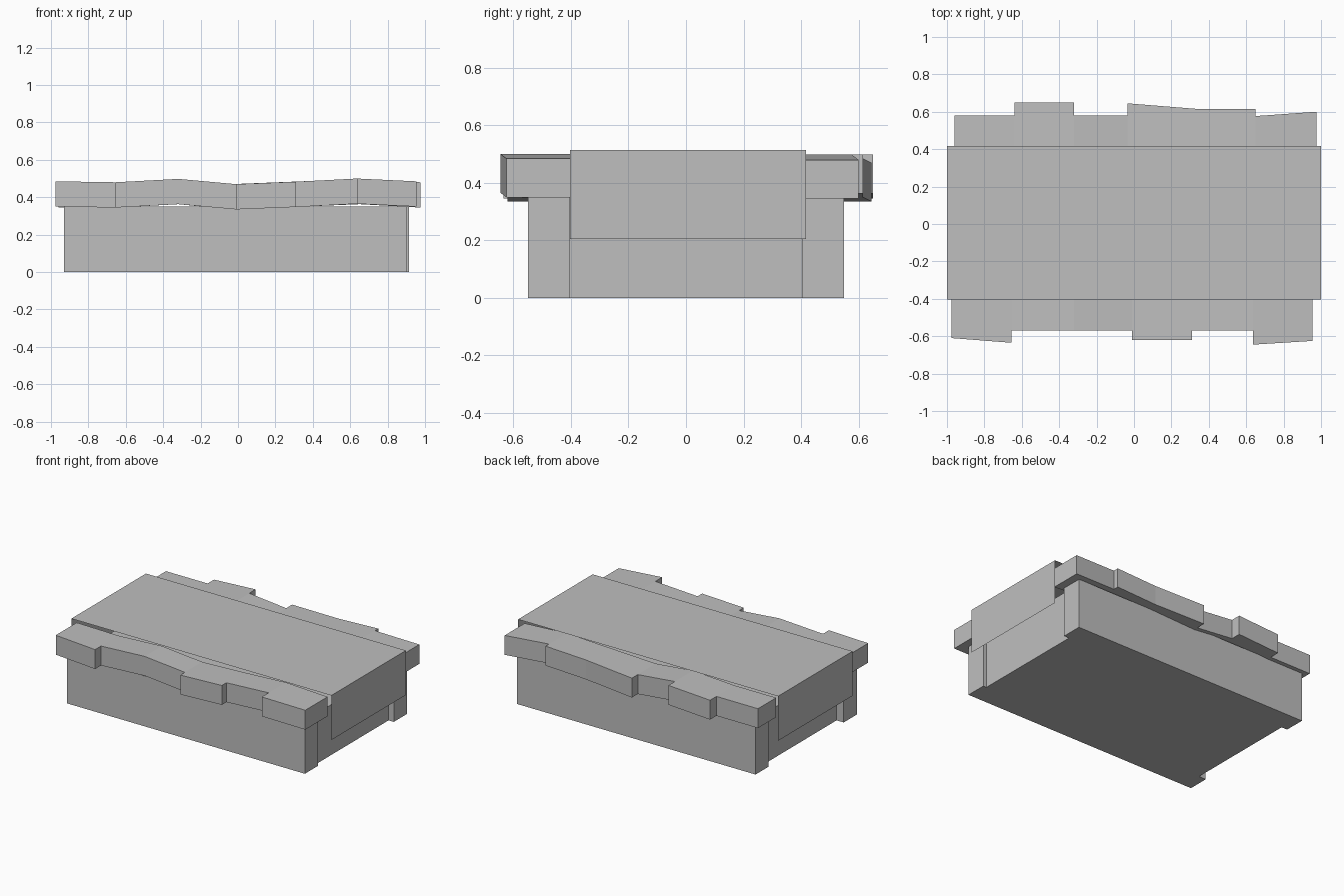
import bpy, bmesh

cube = bpy.data.objects.get("Cube")
if cube:
    bpy.data.objects.remove(cube, do_unlink=True)

grey = bpy.data.materials.new("plain_grey")
grey.use_nodes = True
COLOUR = (0.52, 0.52, 0.52, 1)
grey.diffuse_color = COLOUR
grey.node_tree.nodes["Principled BSDF"].inputs["Base Color"].default_value = COLOUR


def finish(name, bm, recalc=True):
    bmesh.ops.remove_doubles(bm, verts=bm.verts[:], dist=0.0001)
    if recalc:
        bmesh.ops.recalc_face_normals(bm, faces=bm.faces[:])
    mesh = bpy.data.meshes.new(name)
    bm.to_mesh(mesh)
    bm.free()
    mesh.materials.append(grey)
    obj = bpy.data.objects.new(name, mesh)
    bpy.context.collection.objects.link(obj)
    return obj


def quad(bm, *points):
    bm.faces.new([bm.verts.new(p) for p in points])


def box(name, x0, x1, y0, y1, z0, z1):
    bm = bmesh.new()
    bmesh.ops.create_cube(bm, size=1)
    for v in bm.verts:
        v.co = (x1 if v.co.x > 0 else x0,
                y1 if v.co.y > 0 else y0,
                z1 if v.co.z > 0 else z0)
    return finish(name, bm)


def ledge(name, inner, outline, height):
    """Uneven slab: outline holds (x, outer y, top z); a repeated x is a step."""
    bm = bmesh.new()

    def section(x, y, top):
        low = top - height
        return (x, inner, top), (x, y, top), (x, y, low), (x, inner, low)

    rings = [section(*p) for p in outline]
    for a, b in zip(rings, rings[1:]):
        quad(bm, a[1], b[1], b[2], a[2])
        if a[0][0] != b[0][0]:
            for i in (0, 2, 3):
                j = (i + 1) % 4
                quad(bm, a[i], b[i], b[j], a[j])
    quad(bm, *rings[0])
    quad(bm, *rings[-1])
    return finish(name, bm)


# Base: recessed core between two long side blocks
box("base_core", -0.875, 0.875, -0.405, 0.405, 0, 0.35)
box("front_base_block", -0.93, 0.90, -0.55, -0.405, 0, 0.35)
box("back_base_block", -0.92, 0.915, 0.405, 0.55, 0, 0.35)

# Stepped, slightly wavy ledges on the long sides
ledge("front_ledge", -0.38, [
    (-0.975, -0.61, 0.485), (-0.655, -0.635, 0.48),
    (-0.655, -0.57, 0.48), (-0.32, -0.57, 0.498), (-0.01, -0.57, 0.47),
    (-0.01, -0.62, 0.47), (0.31, -0.62, 0.483),
    (0.31, -0.57, 0.483), (0.635, -0.57, 0.50),
    (0.635, -0.645, 0.50), (0.955, -0.625, 0.485)], 0.135)
ledge("back_ledge", 0.38, [
    (-0.96, 0.58, 0.48), (-0.64, 0.58, 0.48),
    (-0.64, 0.65, 0.48), (-0.32, 0.65, 0.498),
    (-0.32, 0.58, 0.498), (-0.035, 0.58, 0.47),
    (-0.035, 0.645, 0.47), (0.34, 0.615, 0.485), (0.65, 0.615, 0.498),
    (0.65, 0.577, 0.498), (0.975, 0.60, 0.48)], 0.135)

# Thin cover: open sheet folded down over both ends
bm = bmesh.new()
fold = [(-1, 0.205), (-1, 0.515), (1, 0.515), (1, 0.205)]
for (xa, za), (xb, zb) in zip(fold, fold[1:]):
    quad(bm, (xa, -0.403, za), (xb, -0.403, zb), (xb, 0.417, zb), (xa, 0.417, za))
finish("folded_cover", bm, recalc=False)
